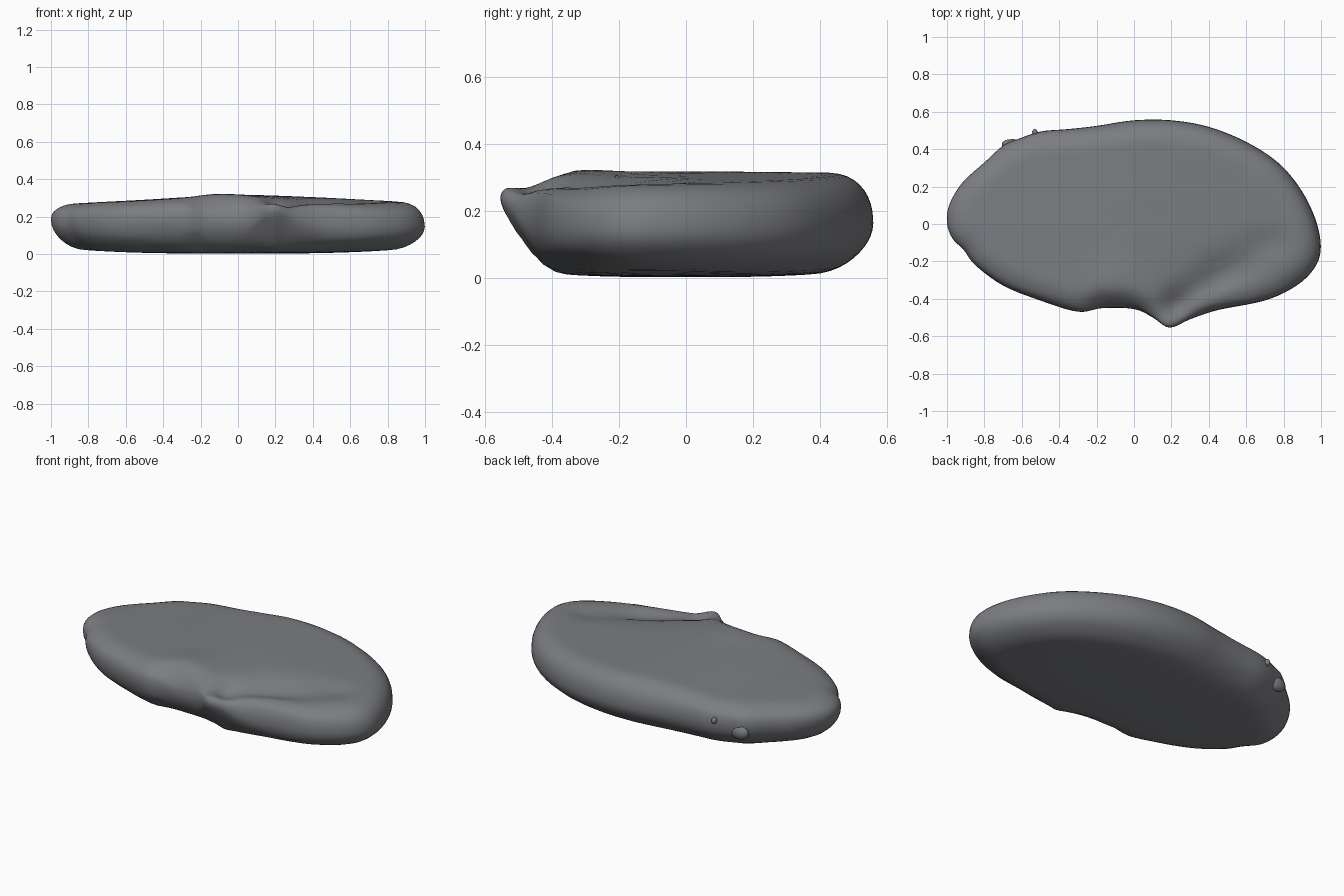
import bpy, bmesh, math
from mathutils import Vector
from mathutils.geometry import intersect_point_line, interpolate_bezier

if "Cube" in bpy.data.objects:
    bpy.data.objects.remove(bpy.data.objects["Cube"])

# Outline of the stone seen from above, counter-clockwise
OUTLINE = [(1, -.12), (.97, .03), (.89, .19), (.77, .33), (.6, .44), (.4, .52), (.2, .555), (0, .555),
           (-.2, .525), (-.35, .508), (-.5, .495), (-.62, .455), (-.7, .42), (-.8, .33), (-.92, .22),
           (-.99, .1), (-1, 0), (-.97, -.08), (-.91, -.14), (-.85, -.22), (-.7, -.33), (-.5, -.41),
           (-.3, -.47), (-.17, -.45), (0, -.455), (.1, -.5), (.19, -.555), (.3, -.51), (.45, -.46),
           (.7, -.41), (.87, -.33), (.97, -.23)]
CENTRE = Vector((0, .03))


def smooth_loop(pts, steps):
    pts = [Vector(p) for p in pts]
    n, out = len(pts), []
    for i in range(n):
        a, b, c, d = (pts[(i + k) % n] for k in (-1, 0, 1, 2))
        out += interpolate_bezier(b, b + (c - a) / 6, c - (d - b) / 6, c, steps + 1)[:-1]
    return [Vector((p[0], p[1])) for p in out]


def bump(p, x, y, rx, ry):
    return math.exp(-((p.x - x) / rx) ** 2 - ((p.y - y) / ry) ** 2)


def groove(p, a, b, width):
    a, b = Vector(a), Vector(b)
    q, t = intersect_point_line(p, a, b)
    t = min(1, max(0, t))
    d = (p - a.lerp(b, t)).length
    return math.exp(-(d / width) ** 2) * (1 - .5 * t)


def rim_height(p):
    return .165 - .02 * p.x + .075 * bump(p, .19, -.55, .14, .12) + .02 * bump(p, -.3, -.47, .3, .1)


def round_over(d, width, power):
    u = min(1, d / width)
    return (1 - (1 - u) ** power) ** (1 / power)


def top_height(p, d):
    crown = .318 - .045 * min(1, abs(p.x)) ** 1.3 - .01 * abs(p.y)
    if p.x < 0:
        crown -= .01 * min(1, -p.x * 2)
    crown += .012 * bump(p, -.12, -.3, .12, .12)
    # folds and dents in the upper face
    crown -= .045 * groove(p, (.24, -.42), (.72, -.1), .075)
    crown -= .02 * bump(p, .55, -.3, .3, .12) + .03 * bump(p, .2, -.46, .1, .09)
    crown -= .03 * bump(p, -.13, -.44, .12, .06)
    r = rim_height(p)
    return r + (crown - r) * round_over(d, .13, 2.2)


def bottom_height(p, d):
    base = .002 + .035 * abs(p.x) ** 3 + .02 * abs(p.y / .5) ** 3
    r = rim_height(p)
    return r + (base - r) * round_over(d, .17, 1.9 - .6 * bump(p, .19, -.5, .15, .15))


def new_object(name, bm, mat):
    me = bpy.data.meshes.new(name)
    bm.to_mesh(me)
    bm.free()
    me.materials.append(mat)
    me.shade_smooth()
    ob = bpy.data.objects.new(name, me)
    bpy.context.collection.objects.link(ob)
    return ob


grey = bpy.data.materials.new("slate grey")
grey.diffuse_color = (.2, .205, .22, 1)
grey.use_nodes = True
grey.node_tree.nodes["Principled BSDF"].inputs["Base Color"].default_value = grey.diffuse_color

# Stone body: an upper and a lower sheet of rings sharing one rim
rim = smooth_loop(OUTLINE, 5)
N = len(rim)
scales = [1, .995, .985, .97, .95, .92, .89, .85, .81, .76, .7, .63, .55, .46, .36, .25, .13]
bm = bmesh.new()
rim_verts = [bm.verts.new((p.x, p.y, rim_height(p))) for p in rim]
for height, top in ((top_height, True), (bottom_height, False)):
    prev = rim_verts
    for s in scales[1:] + [0]:
        ring = []
        for q in rim if s else [CENTRE]:
            p = CENTRE + (q - CENTRE) * s
            d = min((p - e).length for e in rim) if s > .5 else 1
            ring.append(bm.verts.new((p.x, p.y, height(p, d))))
        for i in range(N):
            j = (i + 1) % N
            f = [prev[i], prev[j], ring[j], ring[i]] if s else [prev[i], prev[j], ring[0]]
            bm.faces.new(f if top else f[::-1])
        prev = ring
body = new_object("stone_body", bm, grey)
relax = body.modifiers.new("soften", 'SMOOTH')
relax.factor, relax.iterations = .4, 2

# Small broken chips on the back left edge
for k, (loc, size) in enumerate([((-.65, .425, .14), (.06, .03, .045)), ((-.53, .49, .2), (.015, .018, .02))]):
    bm = bmesh.new()
    bmesh.ops.create_icosphere(bm, subdivisions=2, radius=1)
    for v in bm.verts:
        v.co = Vector([c * s for c, s in zip(v.co, size)]) + Vector(loc)
    new_object("edge_chip_%d" % (k + 1), bm, grey)
